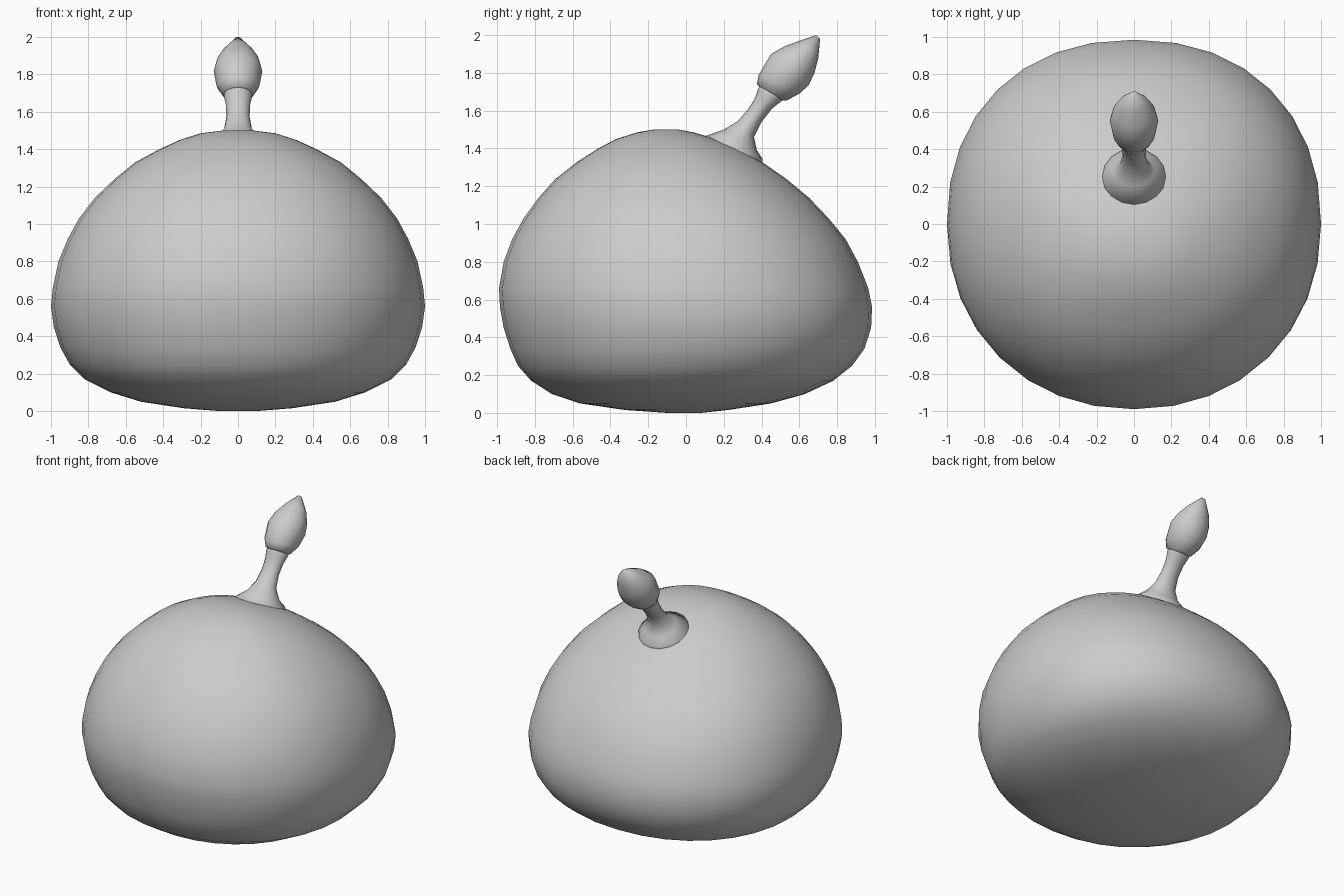
import bpy, bmesh, math
from mathutils import Vector


def loft(name, rings):
    """Skin a list of closed rings of points, cap both ends, shade smooth."""
    bm = bmesh.new()
    loops = [[bm.verts.new(p) for p in ring] for ring in rings]
    n = len(loops[0])
    for a, b in zip(loops, loops[1:]):
        for i in range(n):
            j = (i + 1) % n
            bm.faces.new((a[i], a[j], b[j], b[i]))
    bm.faces.new(loops[0][::-1])
    bm.faces.new(loops[-1])
    bmesh.ops.recalc_face_normals(bm, faces=bm.faces)
    for f in bm.faces:
        f.smooth = True
    me = bpy.data.meshes.new(name)
    bm.to_mesh(me)
    bm.free()
    ob = bpy.data.objects.new(name, me)
    bpy.context.collection.objects.link(ob)
    return ob


def super_ring(z, hx, y0, y1, sides=32):
    """Slightly squared oval between front y0 and back y1."""
    pts = []
    for i in range(sides):
        t = 2 * math.pi * i / sides
        c, s = math.cos(t), math.sin(t)
        e = 2 / (2.2 if s > 0 else 2.12)
        x = math.copysign(abs(c) ** e, c)
        y = math.copysign(abs(s) ** e, s)
        pts.append((hx * x, (y0 + y1) / 2 + (y1 - y0) / 2 * y, z))
    return pts


def tilted_ring(y0, z0, y1, z1, hx, sides=16):
    """Ellipse through two points of the side outline, half width hx."""
    a, b = Vector((0, y0, z0)), Vector((0, y1, z1))
    mid, half = (a + b) / 2, (b - a) / 2
    return [mid + half * math.sin(t) + Vector((hx * math.cos(t), 0, 0))
            for t in (2 * math.pi * i / sides for i in range(sides))]


# Body: height, half width, front y, back y
body = [
    (0.0, 0.10, -0.10, 0.08), (0.015, 0.29, -0.32, 0.22),
    (0.05, 0.52, -0.56, 0.45), (0.10, 0.68, -0.71, 0.63),
    (0.17, 0.82, -0.82, 0.78), (0.25, 0.90, -0.89, 0.88),
    (0.34, 0.95, -0.93, 0.945), (0.45, 0.985, -0.965, 0.98),
    (0.56, 1.0, -0.985, 0.985), (0.66, 0.99, -0.99, 0.965),
    (0.80, 0.96, -0.965, 0.91), (0.92, 0.91, -0.92, 0.845),
    (1.03, 0.85, -0.86, 0.755), (1.14, 0.765, -0.78, 0.65),
    (1.24, 0.66, -0.69, 0.53), (1.33, 0.55, -0.575, 0.40),
    (1.40, 0.42, -0.465, 0.28), (1.45, 0.31, -0.37, 0.16),
    (1.485, 0.20, -0.26, 0.04), (1.50, 0.08, -0.17, -0.04),
]
loft("body", [super_ring(*r) for r in body])

# Stem: flared foot rising into a leaning neck
stem = [
    (0.11, 1.42, 0.40, 1.29, 0.17), (0.10, 1.465, 0.405, 1.345, 0.17),
    (0.20, 1.50, 0.375, 1.39, 0.11), (0.275, 1.545, 0.36, 1.46, 0.075),
    (0.33, 1.61, 0.40, 1.54, 0.062), (0.365, 1.665, 0.455, 1.61, 0.065),
    (0.38, 1.71, 0.505, 1.65, 0.075), (0.40, 1.76, 0.54, 1.68, 0.075),
]
loft("stem", [tilted_ring(*r) for r in stem])

# Bud: pointed bulb at the end of the stem
bud = [
    (0.40, 1.72, 0.50, 1.655, 0.065), (0.375, 1.74, 0.535, 1.655, 0.085),
    (0.385, 1.79, 0.60, 1.69, 0.115), (0.45, 1.90, 0.65, 1.735, 0.13),
    (0.52, 1.94, 0.68, 1.80, 0.115), (0.60, 1.97, 0.70, 1.875, 0.08),
    (0.69, 2.0, 0.71, 1.98, 0.015),
]
loft("bud", [tilted_ring(*r) for r in bud])
